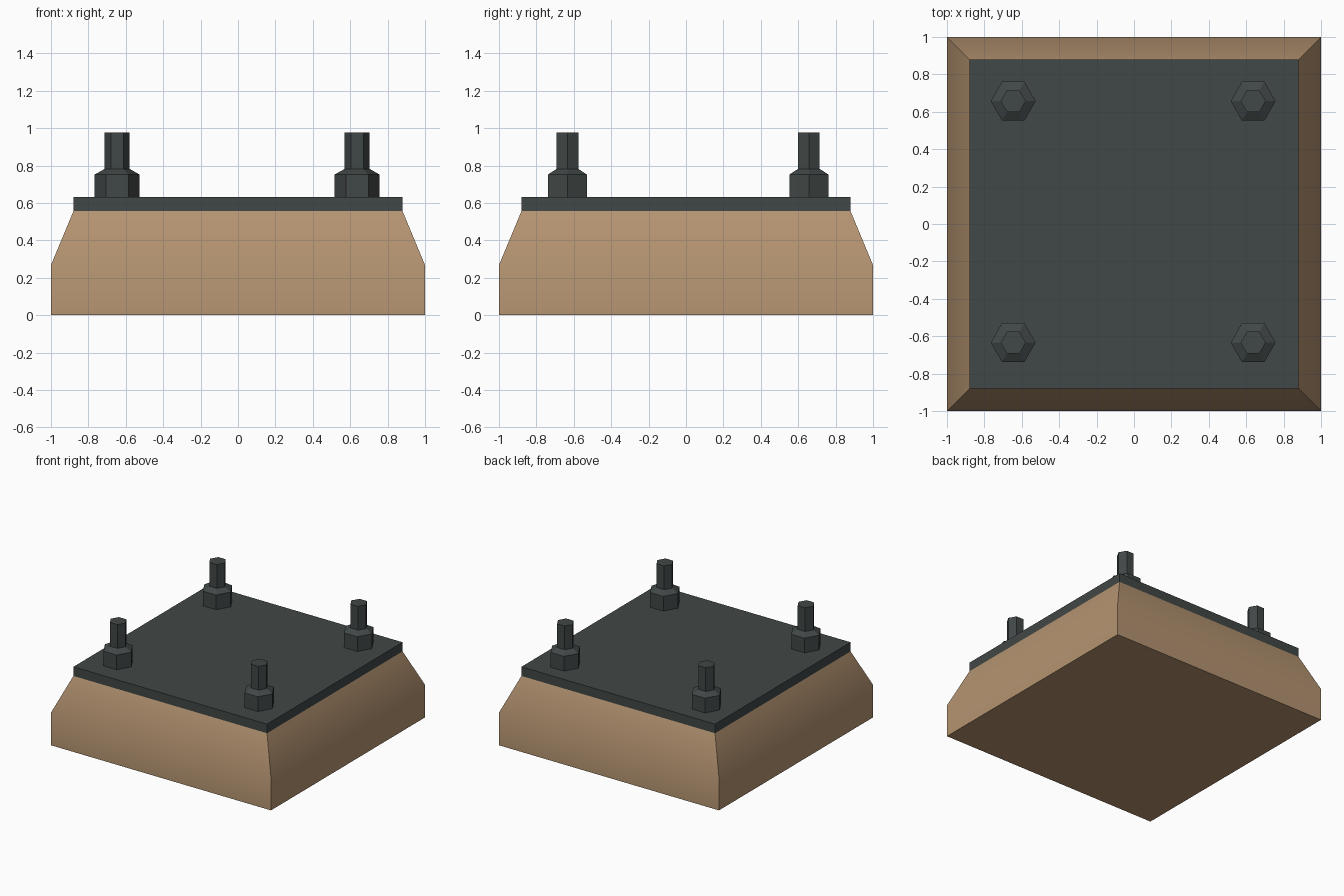
import bpy, bmesh, math

if "Cube" in bpy.data.objects:
    bpy.data.objects.remove(bpy.data.objects["Cube"])


def material(name, rgb):
    m = bpy.data.materials.new(name)
    m.diffuse_color = (*rgb, 1.0)
    m.use_nodes = True
    m.node_tree.nodes["Principled BSDF"].inputs["Base Color"].default_value = m.diffuse_color
    return m


CONCRETE = material("tan_block", (0.46, 0.295, 0.165))
METAL = material("dark_steel", (0.053, 0.064, 0.063))


def loft(name, sides, rings, mat, start=0.0, loc=(0, 0, 0)):
    """Stack of regular polygons given as (radius, z), capped at both ends."""
    bm = bmesh.new()
    loops = []
    for r, z in rings:
        angles = [start + 2 * math.pi * i / sides for i in range(sides)]
        loops.append([bm.verts.new((r * math.cos(a), r * math.sin(a), z)) for a in angles])
    for low, high in zip(loops, loops[1:]):
        for i in range(sides):
            j = (i + 1) % sides
            bm.faces.new((low[i], low[j], high[j], high[i]))
    bm.faces.new(loops[0][::-1])
    bm.faces.new(loops[-1])
    mesh = bpy.data.meshes.new(name)
    bm.to_mesh(mesh)
    bm.free()
    mesh.materials.append(mat)
    ob = bpy.data.objects.new(name, mesh)
    ob.location = loc
    bpy.context.collection.objects.link(ob)
    return ob


R2 = math.sqrt(2)  # half width to corner radius of a square
Q = math.pi / 4

# Footing block: vertical below, tapered above, softly shaded across the bend
block = loft("footing_block", 4,
             [(R2, 0), (R2, 0.268), (0.88 * R2, 0.556)], CONCRETE, Q)
bpy.context.view_layer.objects.active = block
block.select_set(True)
bpy.ops.object.shade_smooth_by_angle(angle=math.radians(30))
block.select_set(False)

# Steel base plate
loft("base_plate", 4, [(0.88 * R2, 0.556), (0.88 * R2, 0.631)], METAL, Q)

# Chamfered hex nuts with threaded studs at the four corners
for x, side in ((-0.646, "left"), (0.637, "right")):
    for y, end in ((-0.634, "front"), (0.657, "back")):
        loft(f"nut_{end}_{side}", 6,
             [(0.12, 0.631), (0.12, 0.752), (0.067, 0.782)], METAL, 0, (x, y, 0))
        loft(f"stud_{end}_{side}", 6,
             [(0.067, 0.782), (0.067, 0.977)], METAL, 0, (x, y, 0))
